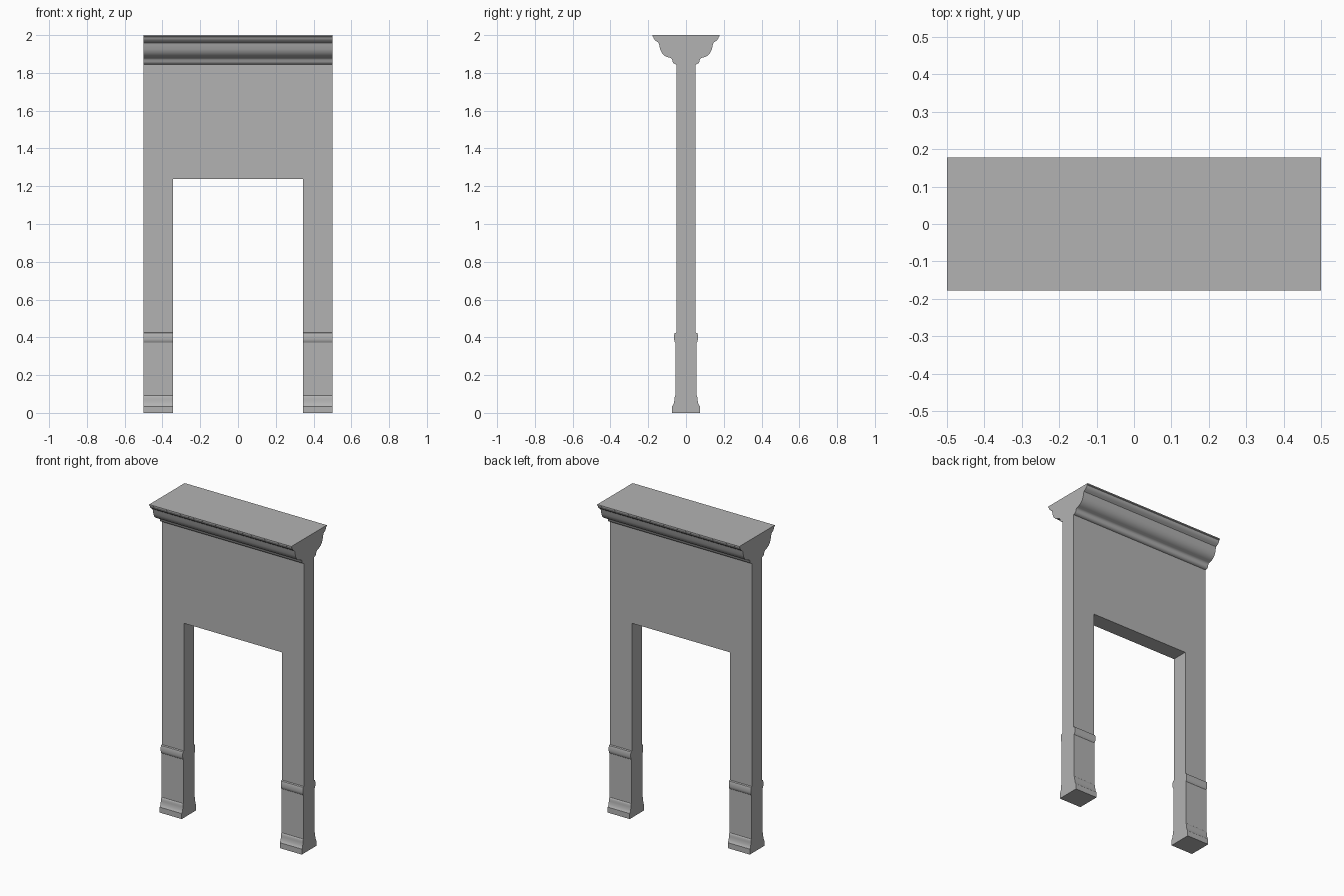
import bpy
import bmesh

cube = bpy.data.objects.get("Cube")
if cube:
    bpy.data.objects.remove(cube, do_unlink=True)

stone = bpy.data.materials.new("grey stone")
stone.use_nodes = True
GREY = (0.45, 0.45, 0.45, 1)
stone.diffuse_color = GREY
stone.node_tree.nodes["Principled BSDF"].inputs["Base Color"].default_value = GREY

HALF_WIDTH, INNER, HALF_DEPTH = 0.5, 0.345, 0.051
ARCH_Z, CROWN_Z, PLINTH_Z = 1.237, 1.845, 0.425


def extrude(name, outline, axis, start, end):
    """Sweep a closed outline along x or y; the outline holds (x or y, z)."""
    bm = bmesh.new()
    place = (lambda a, z, t: (t, a, z)) if axis == "x" else (lambda a, z, t: (a, t, z))
    rings = [[bm.verts.new(place(a, z, t)) for a, z in outline] for t in (start, end)]
    for ring in rings:
        bm.faces.new(ring)
    n = len(outline)
    for i in range(n):
        j = (i + 1) % n
        bm.faces.new((rings[0][i], rings[0][j], rings[1][j], rings[1][i]))
    bmesh.ops.recalc_face_normals(bm, faces=bm.faces)
    mesh = bpy.data.meshes.new(name)
    bm.to_mesh(mesh)
    bm.free()
    mesh.materials.append(stone)
    obj = bpy.data.objects.new(name, mesh)
    bpy.context.collection.objects.link(obj)
    bpy.ops.object.select_all(action="DESELECT")
    obj.select_set(True)
    bpy.context.view_layer.objects.active = obj
    bpy.ops.object.shade_smooth_by_angle(angle=0.6)
    return obj


def mirrored(half):
    """Close a half profile by reflecting it about the centre plane."""
    return half + [(-a, z) for a, z in reversed(half)]


# Wall panel with the upper part of both legs, cut around the opening
wall = mirrored([(HALF_WIDTH, CROWN_Z), (HALF_WIDTH, PLINTH_Z),
                 (INNER, PLINTH_Z), (INNER, ARCH_Z)])
extrude("wall_and_legs", wall, "y", -HALF_DEPTH, HALF_DEPTH)

# Crown moulding: fillet, small cove, large quarter round and lower bead
crown = [(0.051, 1.845), (0.058, 1.846), (0.066, 1.851), (0.071, 1.859),
         (0.073, 1.869), (0.078, 1.876), (0.085, 1.88), (0.1, 1.884),
         (0.115, 1.892), (0.128, 1.906), (0.137, 1.925), (0.141, 1.945),
         (0.145, 1.959), (0.153, 1.965), (0.163, 1.971), (0.17, 1.981),
         (0.173, 1.99), (0.178, 1.993), (0.178, 2.0)]
extrude("crown_moulding", mirrored(crown), "x", -HALF_WIDTH, HALF_WIDTH)

# Moulded plinth under each leg: flared foot, flat die and rounded cap band
plinth = [(0.073, 0.0), (0.073, 0.035), (0.069, 0.04), (0.064, 0.053),
          (0.061, 0.07), (0.061, 0.081), (0.058, 0.09), (0.056, 0.092),
          (0.056, 0.372), (0.061, 0.378), (0.063, 0.39), (0.063, 0.412),
          (0.06, 0.422), (0.051, 0.425)]
for side, sign in (("left", 1), ("right", -1)):
    extrude(side + "_plinth", mirrored(plinth), "x", sign * INNER, sign * HALF_WIDTH)
